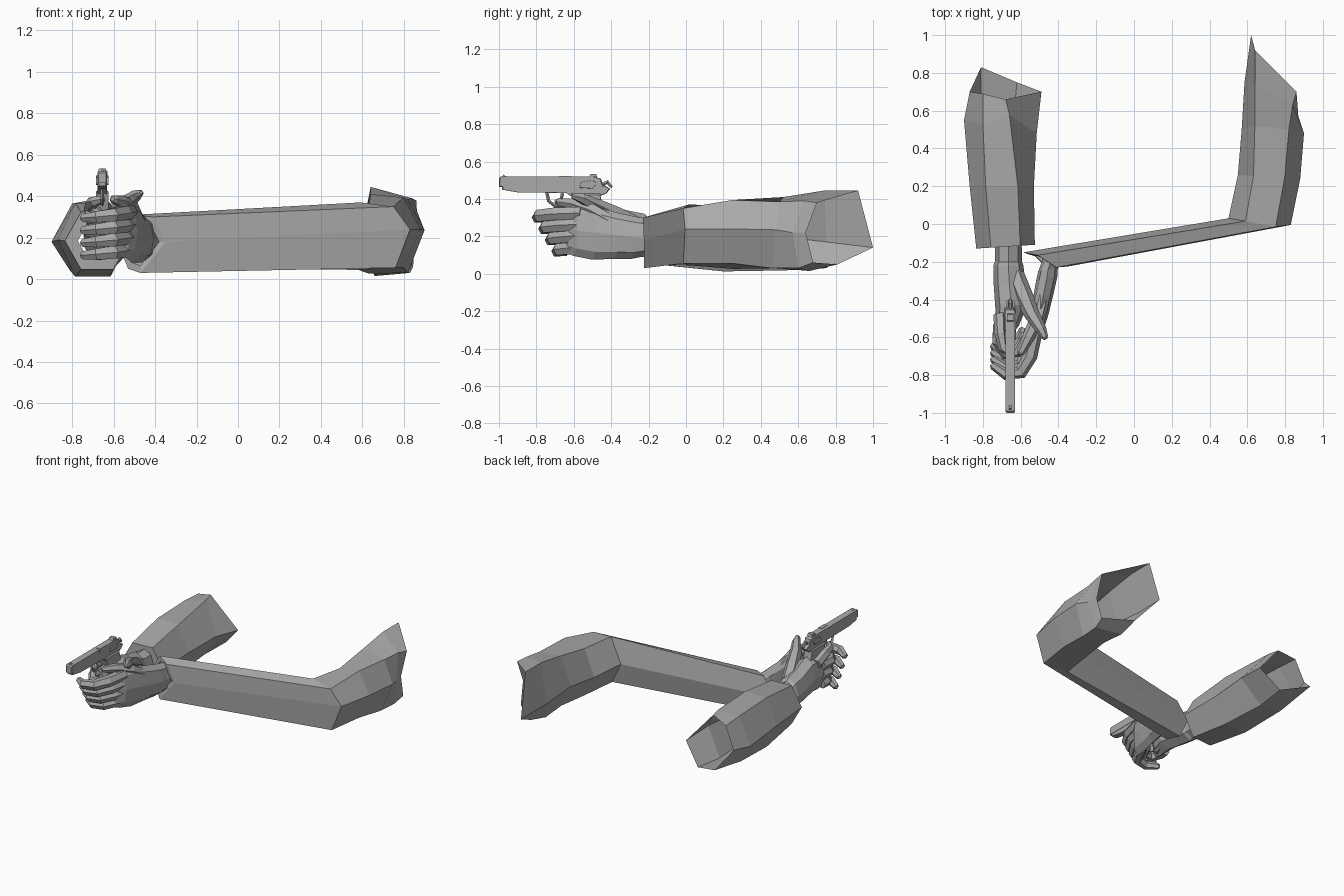
import bpy, bmesh, math
from mathutils import Vector

grey = bpy.data.materials.new("grey")
grey.diffuse_color = (0.4, 0.4, 0.4, 1)


def finish(name, bm):
    bmesh.ops.recalc_face_normals(bm, faces=bm.faces)
    me = bpy.data.meshes.new(name)
    bm.to_mesh(me)
    bm.free()
    me.materials.append(grey)
    ob = bpy.data.objects.new(name, me)
    bpy.context.collection.objects.link(ob)
    return ob


def ring(c, u, h, n=6):
    """Ring around c: half width vector u, radius h in z."""
    c, u, w = Vector(c), Vector(u), Vector((0, 0, h))
    return [c + u * math.cos(2 * math.pi * i / n) + w * math.sin(2 * math.pi * i / n)
            for i in range(n)]


def shrink(pts, f):
    c = sum((Vector(p) for p in pts), Vector()) / len(pts)
    return [c + (Vector(p) - c) * f for p in pts]


def loft(name, rings, caps=False):
    bm = bmesh.new()
    vs = [[bm.verts.new(p) for p in r] for r in rings]
    for a, b in zip(vs, vs[1:]):
        n = len(a)
        for i in range(n):
            bm.faces.new((a[i], a[(i + 1) % n], b[(i + 1) % n], b[i]))
    if caps:
        bm.faces.new(vs[0])
        bm.faces.new(vs[-1])
    return finish(name, bm)


def tube(name, path, radii, n=6, closed_tip=True):
    """Tapered tube along a path, with a short blunt tip."""
    path = [Vector(p) for p in path]
    rings = []
    for i, p in enumerate(path):
        d = (path[min(i + 1, len(path) - 1)] - path[max(i - 1, 0)]).normalized()
        up = Vector((0, 0, 1)) if abs(d.z) < 0.9 else Vector((0, 1, 0))
        u = d.cross(up).normalized()
        w = u.cross(d)
        rings.append([p + (u * math.cos(2 * math.pi * k / n) + w * math.sin(2 * math.pi * k / n))
                      * radii[i] for k in range(n)])
    if closed_tip:
        d = (path[-1] - path[-2]).normalized() * radii[-1] * 0.6
        rings.append([q + d for q in shrink(rings[-1], 0.5)])
    return loft(name, rings, True)


def plate(name, outline, x, half):
    """Side outline in (y, z), extruded across x with a chamfered edge."""
    cy = sum(p[0] for p in outline) / len(outline)
    cz = sum(p[1] for p in outline) / len(outline)
    layers = [[(x + dx, cy + (y - cy) * fy, cz + (z - cz) * fz) for y, z in outline]
              for dx, fy, fz in ((-half, 0.98, 0.94), (-half * 0.75, 1, 1),
                                 (half * 0.75, 1, 1), (half, 0.98, 0.94))]
    return loft(name, layers, True)


# Left sleeve: flat forearm, bent elbow, open ragged shoulder end
cuff = [(-0.35, -0.225, 0.18), (-0.41, -0.23, 0.30), (-0.51, -0.165, 0.31),
        (-0.585, -0.15, 0.18), (-0.53, -0.165, 0.05), (-0.47, -0.225, 0.03)]
loft("left_sleeve", [
    shrink(cuff, 0.75), cuff,
    [(0.83, -0.005, 0.24), (0.75, -0.015, 0.35), (0.59, 0.015, 0.37),
     (0.50, 0.03, 0.20), (0.58, 0.015, 0.045), (0.76, -0.015, 0.055)],
    ring((0.715, 0.25, 0.21), (0.165, -0.01, 0.03), 0.195),
    [(0.90, 0.48, 0.235), (0.82, 0.50, 0.385), (0.64, 0.52, 0.41),
     (0.57, 0.50, 0.2), (0.66, 0.48, 0.03), (0.82, 0.46, 0.03)],
    [(0.87, 0.57, 0.22), (0.84, 0.63, 0.39), (0.64, 0.74, 0.445),
     (0.585, 0.75, 0.17), (0.66, 0.66, 0.015), (0.83, 0.60, 0.03)],
    [(0.855, 0.64, 0.22), (0.86, 0.70, 0.38), (0.64, 0.92, 0.445),
     (0.62, 1.0, 0.14), (0.67, 0.81, 0.05), (0.845, 0.68, 0.06)]])

# Right sleeve: straight, open at the back
cuff = ring((-0.68, -0.12, 0.185), (0.155, 0.01, 0), 0.16)
loft("right_sleeve", [
    shrink(cuff, 0.6), cuff,
    ring((-0.70, 0.2, 0.19), (0.17, 0, 0), 0.205),
    [(-0.515, 0.48, 0.2), (-0.66, 0.58, 0.39), (-0.80, 0.53, 0.365),
     (-0.90, 0.55, 0.18), (-0.81, 0.53, 0.04), (-0.64, 0.53, 0.018)],
    [(-0.49, 0.70, 0.17), (-0.68, 0.66, 0.39), (-0.80, 0.69, 0.355),
     (-0.87, 0.70, 0.20), (-0.81, 0.83, 0.09), (-0.62, 0.75, 0.03)]])

# Left hand: wrist, glove cuff and palm
loft("left_palm", [
    ring((-0.43, -0.17, 0.19), (0.05, 0.01, 0), 0.10, 8),
    ring((-0.455, -0.24, 0.195), (0.052, 0.01, 0), 0.105, 8),
    ring((-0.462, -0.29, 0.195), (0.056, 0.01, 0), 0.115, 8),
    ring((-0.48, -0.38, 0.205), (0.055, 0.015, 0), 0.125, 8),
    ring((-0.505, -0.50, 0.22), (0.052, 0.02, 0), 0.145, 8),
    ring((-0.53, -0.60, 0.23), (0.045, 0.02, 0), 0.135, 8),
    ring((-0.55, -0.64, 0.23), (0.03, 0.015, 0), 0.12, 8)], True)

# Left fingers wrap across the front of the grip
for i, name in enumerate(("index", "middle", "ring", "little")):
    z, y = 0.325 - 0.06 * i, 0.035 * i
    tube("left_" + name + "_finger", [
        (-0.52, -0.56 + y * 0.4, z), (-0.55, -0.70 + y, z - 0.005),
        (-0.60, -0.785 + y, z - 0.015), (-0.68, -0.795 + y, z - 0.025),
        (-0.745, -0.75 + y, z - 0.03)], (0.038, 0.039, 0.036, 0.031, 0.022))
tube("left_thumb", [(-0.48, -0.38, 0.27), (-0.51, -0.50, 0.34), (-0.56, -0.60, 0.375),
                    (-0.60, -0.68, 0.385)], (0.04, 0.04, 0.032, 0.022))

# Right hand: wrist, glove cuff and palm
loft("right_palm", [
    ring((-0.665, -0.08, 0.20), (0.07, 0, 0), 0.10, 8),
    ring((-0.665, -0.2, 0.20), (0.072, 0, 0), 0.10, 8),
    ring((-0.665, -0.22, 0.205), (0.08, 0, 0), 0.115, 8),
    ring((-0.66, -0.32, 0.22), (0.083, 0, 0), 0.12, 8),
    ring((-0.65, -0.43, 0.245), (0.085, 0, 0), 0.135, 8),
    ring((-0.67, -0.54, 0.25), (0.06, 0, 0), 0.135, 8),
    ring((-0.69, -0.60, 0.25), (0.03, 0, 0), 0.11, 8)], True)

# Right fingers curl around the grip, index on the trigger
for i, name in enumerate(("middle", "ring", "little")):
    z, y = 0.30 - 0.065 * i, 0.025 * i
    tube("right_" + name + "_finger", [
        (-0.71, -0.53, z), (-0.715, -0.63 + y, z), (-0.68, -0.69 + y, z - 0.01),
        (-0.62, -0.68 + y, z - 0.01), (-0.59, -0.61 + y, z - 0.01)],
        (0.035, 0.035, 0.031, 0.028, 0.02))
tube("right_index_finger", [(-0.71, -0.48, 0.33), (-0.705, -0.58, 0.365),
                            (-0.69, -0.66, 0.375), (-0.655, -0.69, 0.385)],
     (0.035, 0.033, 0.026, 0.018))
tube("right_thumb", [(-0.63, -0.27, 0.26), (-0.585, -0.38, 0.315), (-0.54, -0.48, 0.365),
                     (-0.49, -0.56, 0.405), (-0.472, -0.60, 0.415)],
     (0.05, 0.05, 0.04, 0.028, 0.018))

# Pistol
GX = -0.655
plate("slide", [(-1.0, 0.465), (-1.0, 0.512), (-0.99, 0.52), (-0.49, 0.52), (-0.455, 0.508),
                (-0.44, 0.465)], GX, 0.024)
plate("frame", [(-0.985, 0.45), (-0.985, 0.47), (-0.44, 0.475), (-0.405, 0.455), (-0.425, 0.43),
                (-0.47, 0.41), (-0.61, 0.41), (-0.64, 0.432), (-0.90, 0.435)], GX, 0.022)
plate("grip", [(-0.615, 0.43), (-0.46, 0.43), (-0.435, 0.32), (-0.41, 0.15),
               (-0.535, 0.13), (-0.57, 0.30)], GX, 0.03)
tube("muzzle", [(GX, -0.97, 0.487), (GX, -1.0, 0.487)], (0.016, 0.016), 8, False)
tube("trigger_guard", [(GX, -0.745, 0.44), (GX, -0.735, 0.39), (GX, -0.70, 0.362),
                       (GX, -0.64, 0.36), (GX, -0.59, 0.37)], [0.009] * 5, 4)
tube("trigger", [(GX, -0.66, 0.43), (GX, -0.668, 0.40), (GX, -0.68, 0.38)],
     (0.009, 0.008, 0.006), 4)
tube("hammer", [(GX, -0.45, 0.475), (GX, -0.42, 0.49), (GX, -0.40, 0.466)],
     (0.012, 0.012, 0.009), 6)
plate("front_sight", [(-0.985, 0.515), (-0.975, 0.53), (-0.955, 0.515)], GX, 0.006)
plate("rear_sight", [(-0.52, 0.515), (-0.51, 0.533), (-0.48, 0.533), (-0.475, 0.515)], GX, 0.018)
plate("ejection_port", [(-0.68, 0.495), (-0.68, 0.523), (-0.61, 0.523), (-0.61, 0.495)],
      GX + 0.012, 0.014)
for s in (-1, 1):
    plate("safety_lever", [(-0.57, 0.46), (-0.56, 0.49), (-0.50, 0.50), (-0.475, 0.485),
                           (-0.50, 0.455)], GX + s * 0.025, 0.006)
